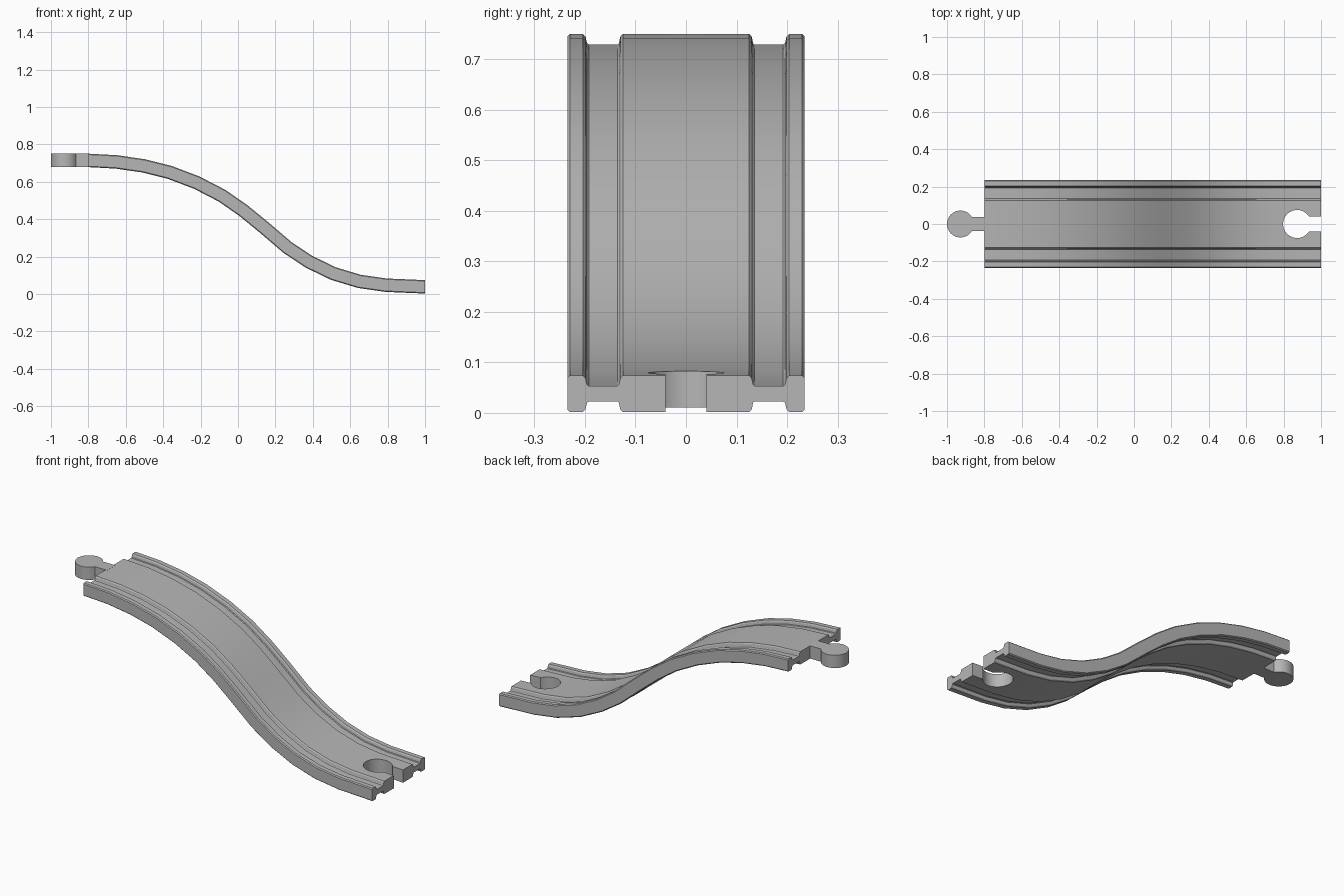
import bpy
import bmesh
from math import cos, sin, asin, pi, radians
from mathutils import Vector

cube = bpy.data.objects.get("Cube")
if cube:
    bpy.data.objects.remove(cube, do_unlink=True)

grey = bpy.data.materials.new("track_grey")
grey.use_nodes = True
colour = (0.47, 0.47, 0.47, 1)
grey.diffuse_color = colour
grey.node_tree.nodes["Principled BSDF"].inputs["Base Color"].default_value = colour


def add_object(name, bm):
    bmesh.ops.recalc_face_normals(bm, faces=bm.faces)
    mesh = bpy.data.meshes.new(name)
    bm.to_mesh(mesh)
    bm.free()
    mesh.materials.append(grey)
    obj = bpy.data.objects.new(name, mesh)
    bpy.context.collection.objects.link(obj)
    return obj


def shade(obj):
    bpy.ops.object.select_all(action='DESELECT')
    obj.select_set(True)
    bpy.context.view_layer.objects.active = obj
    bpy.ops.object.shade_smooth_by_angle(angle=radians(30))


def keyhole(name, centre, radius, half_neck, end, z0, z1, sides=32):
    """Round head with a straight neck running to x = end."""
    bm = bmesh.new()
    start = asin(half_neck / radius)
    step = (2 * pi - 2 * start) / sides
    outline = [(centre + radius * cos(start + i * step), radius * sin(start + i * step))
               for i in range(sides + 1)]
    outline += [(end, -half_neck), (end, half_neck)]
    face = bm.faces.new([bm.verts.new((x, y, z0)) for x, y in outline])
    side = bmesh.ops.extrude_face_region(bm, geom=[face])
    verts = [v for v in side["geom"] if isinstance(v, bmesh.types.BMVert)]
    bmesh.ops.translate(bm, verts=verts, vec=(0, 0, z1 - z0))
    return add_object(name, bm)


# Cross-section: raised centre and edge rails, wheel grooves above and below
T, D, B = 0.036, 0.015, 0.005
quarter = [(0.130 - B, T), (0.130, T - B), (0.133, D + 0.003), (0.136, D),
           (0.192, D), (0.196, D + 0.003), (0.199, T - B), (0.199 + B, T),
           (0.235 - B, T), (0.235, T - B)]
top = [(-y, h) for y, h in reversed(quarter)] + quarter
section = top + [(y, -h) for y, h in reversed(top)]

# Centre line of the S-shaped slope
path = [Vector(p) for p in (
    (-0.80, 0.714), (-0.65, 0.706), (-0.505, 0.685), (-0.365, 0.650),
    (-0.22, 0.595), (-0.085, 0.525), (0.03, 0.445), (0.14, 0.355),
    (0.265, 0.248), (0.38, 0.172), (0.51, 0.109), (0.65, 0.067),
    (0.79, 0.047), (1.0, 0.038))]

# Track: sweep the section along the path, with upright end faces
bm = bmesh.new()
rings = []
for i, p in enumerate(path):
    if i in (0, len(path) - 1):
        normal = Vector((0, 1))
    else:
        a = (p - path[i - 1]).normalized()
        b = (path[i + 1] - p).normalized()
        tangent = (a + b).normalized()
        normal = Vector((-tangent.y, tangent.x))
    rings.append([bm.verts.new((p.x + normal.x * h, y, p.y + normal.y * h))
                  for y, h in section])
n = len(section)
for r, s in zip(rings, rings[1:]):
    for j in range(n):
        k = (j + 1) % n
        bm.faces.new((r[j], r[k], s[k], s[j]))
bm.faces.new(rings[0])
bm.faces.new(rings[-1])
track = add_object("track", bm)

# Socket cut through the low end
cutter = keyhole("socket_cutter", 0.872, 0.075, 0.041, 1.1, -0.1, 0.2)
cutter.hide_render = True
cut = track.modifiers.new("socket", 'BOOLEAN')
cut.operation = 'DIFFERENCE'
cut.solver = 'EXACT'
cut.object = cutter
graph = bpy.context.evaluated_depsgraph_get()
track.data = bpy.data.meshes.new_from_object(track.evaluated_get(graph))
track.modifiers.clear()
bpy.data.objects.remove(cutter, do_unlink=True)
shade(track)

# Connector peg at the high end
peg = keyhole("connector_peg", -0.928, 0.072, 0.037, -0.79, 0.678, 0.75)
shade(peg)
